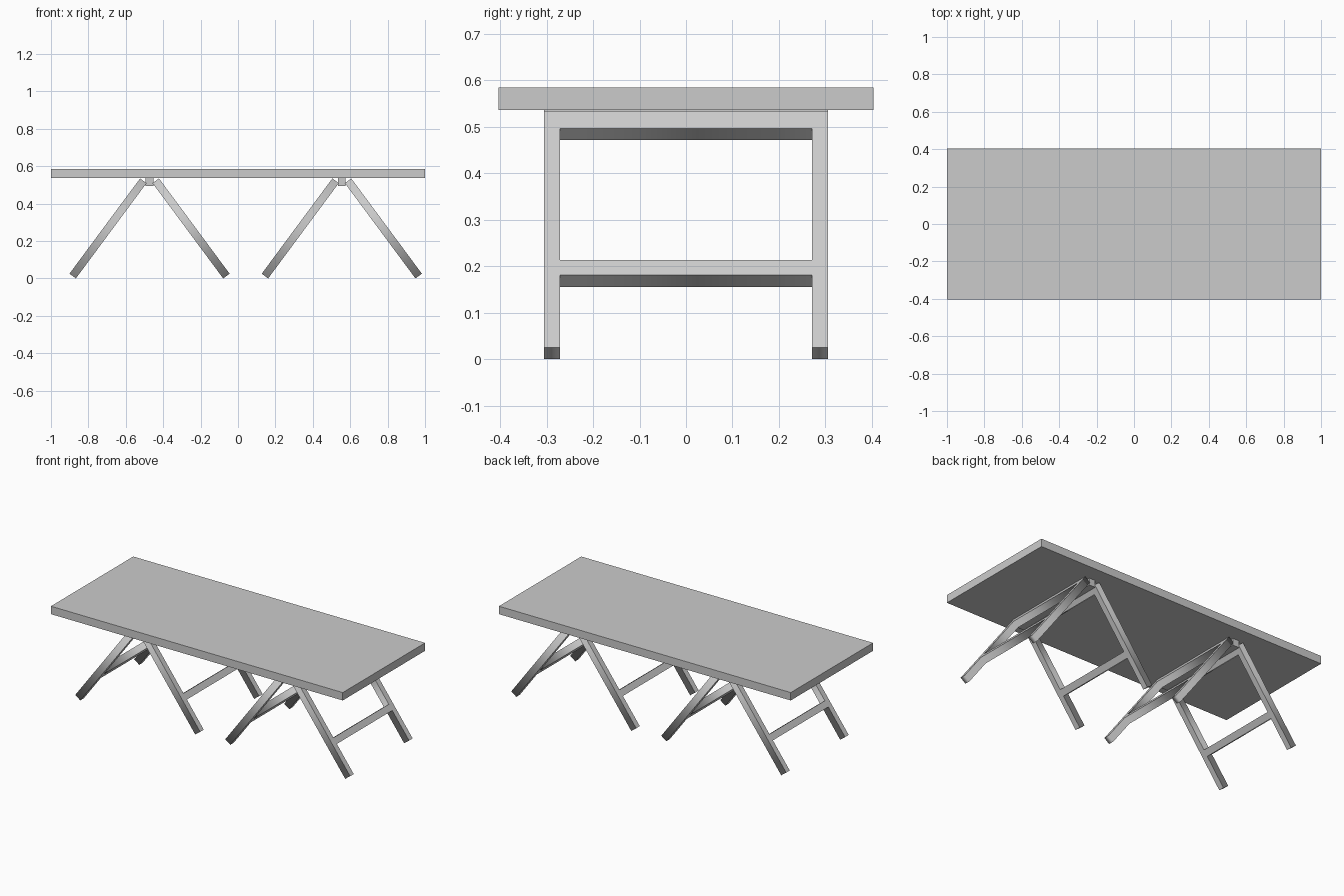
import bpy
from math import sin, cos, radians
from mathutils import Matrix, Vector

if "Cube" in bpy.data.objects:
    bpy.data.objects.remove(bpy.data.objects["Cube"])

TILT = radians(36.55)   # lean of each leg frame
T = 0.0425              # timber thickness
L = 0.634               # leg length
HALF_SPREAD = 0.428     # outermost foot edge from the trestle centre
YO, YI = 0.306, 0.271   # outer and inner faces of the legs


def box(name, lo, hi):
    lo, hi = Vector(lo), Vector(hi)
    bpy.ops.mesh.primitive_cube_add(size=1, location=(lo + hi) / 2)
    ob = bpy.context.object
    ob.name = name
    ob.scale = hi - lo
    bpy.ops.object.transform_apply(location=False, rotation=False, scale=True)
    return ob


def leg_frame(name, cx, side):
    """One-piece frame: two legs, top rail and lower rail, extruded flat profile."""
    outer = [(-YO, 0), (-YI, 0), (-YI, .194), (YI, .194),
             (YI, 0), (YO, 0), (YO, L), (-YO, L)]
    hole = [(-YI, .234), (YI, .234), (YI, .587), (-YI, .587)]
    cu = bpy.data.curves.new(name, 'CURVE')
    cu.dimensions = '2D'
    cu.fill_mode = 'BOTH'
    cu.extrude = T / 2
    for pts in (outer, hole):
        sp = cu.splines.new('POLY')
        sp.points.add(len(pts) - 1)
        for p, (a, b) in zip(sp.points, pts):
            p.co = (a, b, 0, 1)
        sp.use_cyclic_u = True
    ob = bpy.data.objects.new(name, cu)
    bpy.context.collection.objects.link(ob)
    # profile axes: across the table, up along the leg, outward normal
    across = Vector((0, side, 0))
    up = Vector((-side * sin(TILT), 0, cos(TILT)))
    m = Matrix((across, up, across.cross(up))).transposed().to_4x4()
    m.translation = (cx + side * (HALF_SPREAD - T / 2 * cos(TILT)), 0,
                     T / 2 * sin(TILT))
    ob.matrix_world = m
    bpy.ops.object.select_all(action='DESELECT')
    ob.select_set(True)
    bpy.context.view_layer.objects.active = ob
    bpy.ops.object.convert(target='MESH')


# Table top
box("table_top", (-1, -.403, .536), (1, .403, .585))

# Two trestles: ridge beam with a leaning frame on each side
for label, cx in (("left", -.473), ("right", .555)):
    box(label + "_trestle_beam", (cx - .021, -YO, .493), (cx + .021, YO, .536))
    leg_frame(label + "_trestle_outer_frame_a", cx, -1)
    leg_frame(label + "_trestle_outer_frame_b", cx, 1)
